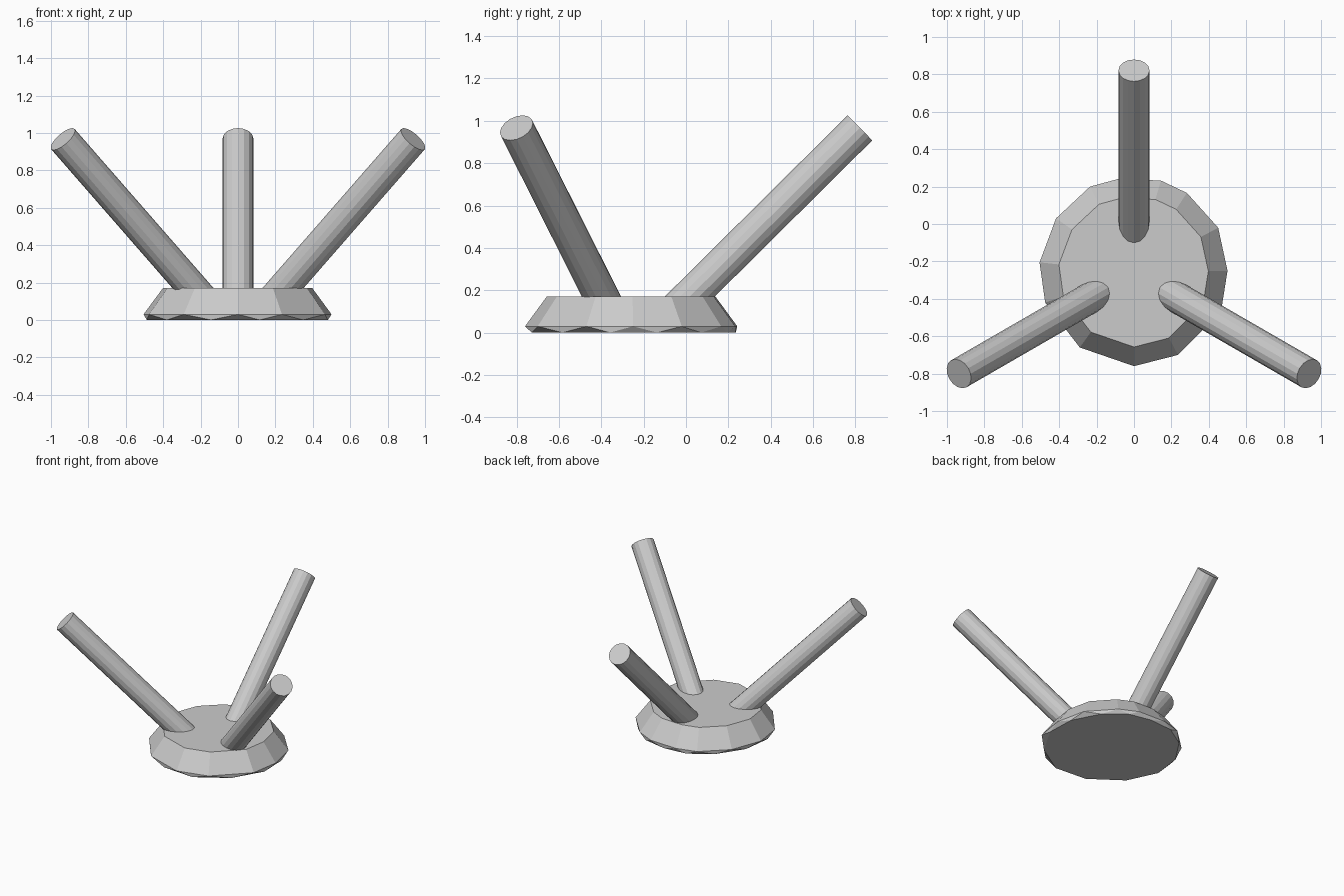
import bpy, bmesh
from math import sin, cos, radians
from mathutils import Vector

if "Cube" in bpy.data.objects:
    bpy.data.objects.remove(bpy.data.objects["Cube"])

CENTER = Vector((0, -0.26, 0))


def finish(bm, name):
    bmesh.ops.recalc_face_normals(bm, faces=bm.faces[:])
    me = bpy.data.meshes.new(name)
    bm.to_mesh(me)
    bm.free()
    ob = bpy.data.objects.new(name, me)
    bpy.context.collection.objects.link(ob)
    return ob


# Irregular faceted disc: hull of a narrow top, wide rim and staggered bottom
rim = [(-.235, .20), (-.08, .242), (.144, .232), (.283, .166), (.45, -.02),
       (.50, -.25), (.465, -.47), (.235, -.70), (0, -.76), (-.29, -.66),
       (-.475, -.42), (-.505, -.205), (-.417, .03)]
bm = bmesh.new()
for i, (x, y) in enumerate(rim):
    p = Vector((x, y, 0))
    q = Vector((*rim[i - 1], 0))
    bm.verts.new(p + Vector((0, 0, 0.03)))
    bm.verts.new(CENTER + (p - CENTER) * 0.795 + Vector((0, 0, 0.17)))
    bm.verts.new(CENTER + ((p + q) / 2 - CENTER) * 0.995)
res = bmesh.ops.convex_hull(bm, input=bm.verts[:])
loose = [v for v in bm.verts if not v.link_faces]
bmesh.ops.delete(bm, geom=loose, context='VERTS')
bmesh.ops.dissolve_limit(bm, angle_limit=radians(1), verts=bm.verts[:], edges=bm.edges[:])
finish(bm, "base_disc")


# Three rods splayed outward at 45 degrees, 120 degrees apart
def rod(name, angle):
    out = Vector((cos(radians(angle)), sin(radians(angle)), 0))
    a = CENTER + out * 0.212 + Vector((0, 0, 0.105))
    b = CENTER + out * 1.081 + Vector((0, 0, 0.967))
    d = b - a
    bm = bmesh.new()
    bmesh.ops.create_cone(bm, cap_ends=True, segments=16,
                          radius1=0.083, radius2=0.083, depth=d.length)
    ob = finish(bm, name)
    ob.location = (a + b) / 2
    ob.rotation_mode = 'QUATERNION'
    ob.rotation_quaternion = d.to_track_quat('Z', 'Y')


for name, angle in (("back_rod", 90), ("left_rod", 210), ("right_rod", 330)):
    rod(name, angle)
